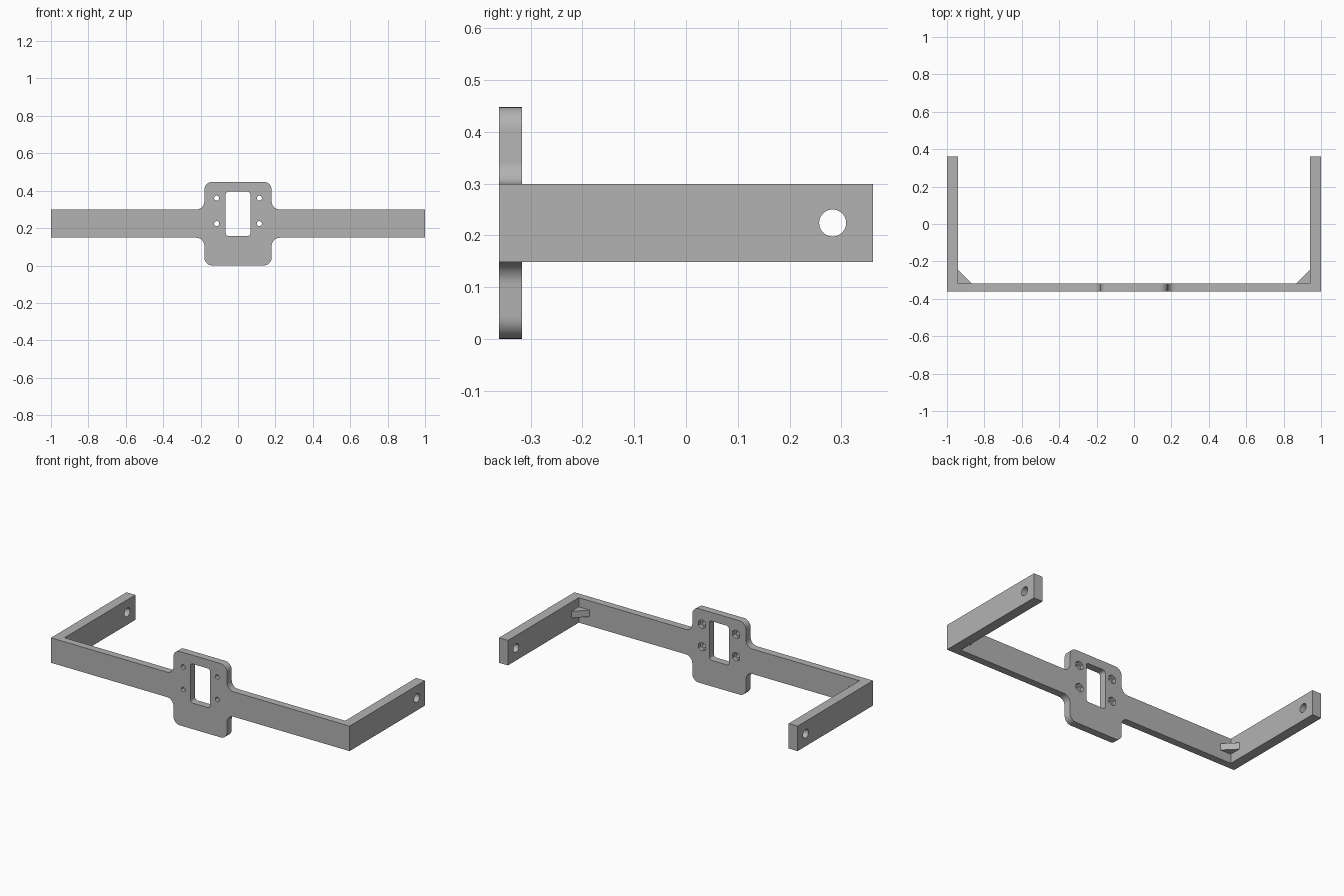
import bpy, bmesh
from math import cos, sin, pi, radians
from mathutils import Matrix, Vector

cube = bpy.data.objects.get("Cube")
if cube:
    bpy.data.objects.remove(cube)

grey = bpy.data.materials.new("plain grey")
grey.use_nodes = True
colour = (0.45, 0.45, 0.45, 1)
grey.diffuse_color = colour
grey.node_tree.nodes["Principled BSDF"].inputs["Base Color"].default_value = colour

FRONT, BACK = -0.361, -0.317      # thickness of the front plate
MID = 0.224                       # height of the centre line
HALF = 0.0755                     # half height of bar and arms
INNER = 0.94                      # inner side of the arms

# Maps profile (u, v) and extrusion w onto the model axes
AXES = {"x": lambda u, v, w: (w, u, v),
        "y": lambda u, v, w: (u, w, v),
        "z": lambda u, v, w: (u, v, w)}


def prism(name, points, axis, start, end):
    """Extrude a closed profile along an axis."""
    bm = bmesh.new()
    face = bm.faces.new([bm.verts.new(AXES[axis](u, v, start)) for u, v in points])
    out = bmesh.ops.extrude_face_region(bm, geom=[face])
    shift = Vector(AXES[axis](0, 0, end - start))
    bmesh.ops.translate(bm, vec=shift, verts=[g for g in out["geom"] if isinstance(g, bmesh.types.BMVert)])
    bmesh.ops.recalc_face_normals(bm, faces=bm.faces)
    mesh = bpy.data.meshes.new(name)
    bm.to_mesh(mesh)
    bm.free()
    mesh.materials.append(grey)
    obj = bpy.data.objects.new(name, mesh)
    bpy.context.collection.objects.link(obj)
    return obj


def arc(cu, cv, r, a0, a1, steps=10):
    angles = [radians(a0 + (a1 - a0) * i / steps) for i in range(steps + 1)]
    return [(cu + r * cos(a), cv + r * sin(a)) for a in angles]


def ngon(cu, cv, r, sides, turn=0):
    return [(cu + r * cos(2 * pi * i / sides + turn), cv + r * sin(2 * pi * i / sides + turn))
            for i in range(sides)]


def rect(u0, u1, v0, v1):
    return [(u0, v0), (u1, v0), (u1, v1), (u0, v1)]


def rounded(hu, v0, v1, r):
    return (arc(hu - r, v1 - r, r, 0, 90) + arc(r - hu, v1 - r, r, 90, 180)
            + arc(r - hu, v0 + r, r, 180, 270) + arc(hu - r, v0 + r, r, 270, 360))


# Front bar with the mounting plate: one quarter outline, mirrored round
w, h, r = 0.18, 0.2235, 0.043
quarter = ([(1, HALF)] + arc(w + r, HALF + r, r, 270, 180) + arc(w - r, h - r, r, 0, 90))
upper = quarter + [(-u, v) for u, v in reversed(quarter)]
outline = upper + [(-u, -v) for u, v in upper]
frame = prism("mounting_frame", [(u, v + MID) for u, v in outline], "y", FRONT, BACK)

# Side arms and corner gussets
additions = []
for side, s in (("left", 1), ("right", -1)):
    additions.append(prism(side + "_arm", rect(FRONT, 0.361, MID - HALF, MID + HALF),
                           "x", s * INNER, s))
    corner = [(s * 0.868, BACK), (s * 0.95, BACK - 0.01), (INNER * s, -0.245)]
    corner = [(s * 0.868, BACK), (s * 0.868, BACK - 0.01), (s * 0.95, BACK - 0.01),
              (s * 0.95, -0.245), (s * INNER, -0.245)]
    additions.append(prism(side + "_gusset", corner, "z", MID - 0.02, MID + 0.02))

# Cutters: window, screw holes with hexagonal nut pockets, arm holes
cutters = [prism("window_cutter", rounded(0.066, 0.158, 0.395, 0.016), "y", FRONT - 0.1, BACK + 0.1),
           prism("arm_hole_cutter", ngon(0.283, MID, 0.026, 40), "x", -1.1, 1.1)]
for u in (-0.114, 0.114):
    for v in (MID, 0.36):
        cutters.append(prism("screw_cutter", ngon(u, v, 0.0135, 24), "y", FRONT - 0.1, BACK + 0.1))
        cutters.append(prism("nut_cutter", ngon(u, v, 0.027, 6, pi / 6), "y", BACK - 0.02, BACK + 0.1))

for tools, operation in ((additions, "UNION"), (cutters, "DIFFERENCE")):
    for tool in tools:
        mod = frame.modifiers.new(tool.name, "BOOLEAN")
        mod.operation, mod.solver, mod.object = operation, "EXACT", tool

# Bake the modifiers, then drop the helper solids
bpy.context.view_layer.update()
result = bpy.data.meshes.new_from_object(frame.evaluated_get(bpy.context.evaluated_depsgraph_get()))
frame.modifiers.clear()
frame.data = result
for tool in additions + cutters:
    bpy.data.objects.remove(tool)

bpy.ops.object.select_all(action="DESELECT")
frame.select_set(True)
bpy.context.view_layer.objects.active = frame
bpy.ops.object.shade_smooth_by_angle(angle=radians(30))
